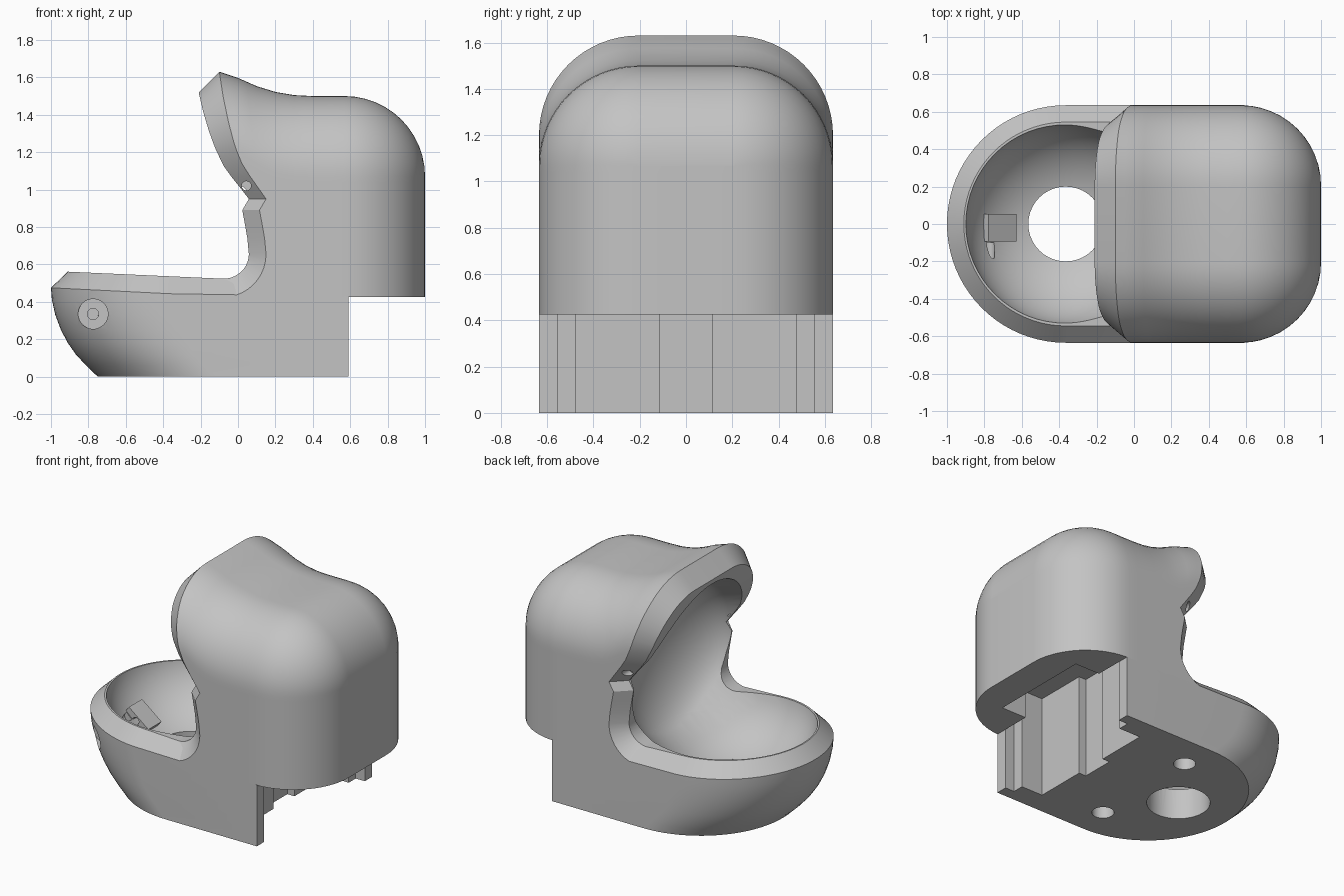
import bpy, bmesh, math
from mathutils import Matrix, Vector

cube = bpy.data.objects.get("Cube")
if cube:
    bpy.data.objects.remove(cube, do_unlink=True)

grey = bpy.data.materials.new("plain_grey")
grey.use_nodes = True
grey.diffuse_color = (0.55, 0.55, 0.55, 1)
grey.node_tree.nodes["Principled BSDF"].inputs["Base Color"].default_value = (0.55, 0.55, 0.55, 1)

HALF, R = 0.635, 0.43      # half width and corner radius of the shell
BASE = 0.425               # underside of the rear overhang
BEND = 0.23                # radius of the mouth corner


def make(name, bm):
    bmesh.ops.recalc_face_normals(bm, faces=bm.faces)
    mesh = bpy.data.meshes.new(name)
    bm.to_mesh(mesh)
    bm.free()
    ob = bpy.data.objects.new(name, mesh)
    bpy.context.collection.objects.link(ob)
    mesh.materials.append(grey)
    return ob


def loft(name, rings, strips=False):
    """Skin closed rings; strips caps the ends with quads across the mirror plane."""
    bm = bmesh.new()
    rows = [[bm.verts.new(p) for p in ring] for ring in rings]
    n = len(rows[0])
    for a, b in zip(rows, rows[1:]):
        for j in range(n):
            k = (j + 1) % n
            bm.faces.new((a[j], a[k], b[k], b[j]))
    for row in (rows[0], rows[-1]):
        if strips:
            for j in range(n // 2 - 1):
                bm.faces.new((row[j], row[j + 1], row[n - 2 - j], row[n - 1 - j]))
        else:
            bm.faces.new(row)
    return make(name, bm)


def cylinder(name, a, b, radius):
    a, b = Vector(a), Vector(b)
    turn = (b - a).to_track_quat('Z', 'Y').to_matrix().to_4x4()
    bm = bmesh.new()
    bmesh.ops.create_cone(bm, cap_ends=True, segments=40, radius1=radius, radius2=radius,
                          depth=(b - a).length, matrix=Matrix.Translation((a + b) / 2) @ turn)
    return make(name, bm)


def cut(ob, cutters):
    for c in cutters:
        mod = ob.modifiers.new("cut", 'BOOLEAN')
        mod.operation, mod.solver, mod.object = 'DIFFERENCE', 'EXACT', c
        bpy.context.view_layer.objects.active = ob
        bpy.ops.object.modifier_apply(modifier=mod.name)


def interp(table, v):
    for (a, fa), (b, fb) in zip(table, table[1:]):
        if v <= b:
            return fa + (fb - fa) * max(0, (v - a) / (b - a))
    return table[-1][1]


# Upper shell: arched sections lofted from the mouth lip to the rounded back
LIP = [(BASE + BEND * (1 - math.cos(a)), -0.08 + BEND * math.sin(a))
       for a in [math.pi / 20 * i for i in range(11)]]
LIP += [(0.74, 0.142), (0.82, 0.128), (0.89, 0.115), (0.95, 0.15), (1.12, 0.03), (1.18, 0.003),
        (1.25, -0.022), (1.37, -0.053), (1.5, -0.08), (1.63, -0.1)]
RIDGE = [(-0.1, 1.63), (0, 1.597), (0.1, 1.553), (0.2, 1.522), (0.3, 1.505), (0.4, 1.5)]
LEVELS = [z for z, x in LIP[:15]]


def arch(half, top, r):
    pts = [(half, z) for z in LEVELS]
    pts += [(half, 0.95 + (top - r - 0.95) * f) for f in (0.25, 0.5, 0.75)]
    for i in range(17):
        a = math.pi / 2 * i / 16
        pts.append((half - r + r * math.cos(a), top - r + r * math.sin(a)))
    return pts + [(-y, z) for y, z in reversed(pts)]


def lip_edge(x, y, z):
    """Inner edge of the bevelled lip, turning upward around the mouth corner."""
    c = min(1, max(0, (BASE + BEND - z) / BEND))
    return (x - 0.092 * math.sqrt(1 - c * c) - 0.035 * max(0, z - 1), y, z + 0.098 * c)


front = arch(HALF, 1.63, R)
front_x = [interp(LIP, z) for y, z in front]
rings = [[lip_edge(x, y, z) for x, (y, z) in zip(front_x, arch(HALF - 0.09, 1.52, R - 0.09))]]
for i in range(7):
    t = i / 6
    rings.append([(x * (1 - t) + 0.2 * t, y, z) for x, (y, z) in
                  zip(front_x, arch(HALF, interp(RIDGE, -0.1 + 0.3 * t), R))])
for x in (0.25, 0.3, 0.35, 0.4, 0.5):
    rings.append([(x, y, z) for y, z in arch(HALF, interp(RIDGE, x), R)])
for i in range(13):
    a = math.pi / 2 * i / 12
    t = R * (1 - math.cos(a))
    rings.append([(1 - R + R * math.sin(a), y, z)
                  for y, z in arch(HALF - t, 1.5 - t, max(R - t, 0.004))])
shell = loft("upper_shell", rings, strips=True)


# Lower jaw: round-ended outline stacked upward, leaning forward, with a bevelled rim
def outline(z, shift=0, inset=0, slope=0):
    r = HALF - inset
    pts = [(0.59, r)]
    for i in range(41):
        a = math.pi / 2 + math.pi * i / 40
        pts.append((-0.365 + shift + r * math.cos(a), r * math.sin(a)))
    pts.append((0.59, -r))
    return [(x, y, max(z - slope * (x + 1), BASE + 0.003) if slope else z) for x, y in pts]


rings = [outline(z, s) for z, s in ((0, 0.25), (0.06, 0.187), (0.12, 0.132), (0.18, 0.09),
                                    (0.25, 0.053), (0.33, 0.023), (0.41, 0.005))]
rings += [outline(0.475, slope=0.05), outline(0.565, inset=0.09, slope=0.045)]
jaw = loft("lower_jaw", rings)

# Mouth cavity: hull around a shallow bowl, a round roof and a flatter back
bm = bmesh.new()
for x, z, scale in ((-0.365, 0.62, (0.54, 0.54, 0.44)), (-0.365, 0.97, (0.54, 0.54, 0.54)),
                    (0, 0.88, (0.3, 0.54, 0.54))):
    bmesh.ops.create_uvsphere(bm, u_segments=64, v_segments=32, radius=1,
                              matrix=Matrix.Translation((x, 0, z)) @ Matrix.Diagonal((*scale, 1)))
bmesh.ops.delete(bm, geom=list(bm.edges), context='EDGES_FACES')
hull = bmesh.ops.convex_hull(bm, input=list(bm.verts))
spare = {v for key in ("geom_interior", "geom_unused") for v in hull[key]
         if isinstance(v, bmesh.types.BMVert)}
bmesh.ops.delete(bm, geom=list(spare), context='VERTS')
cavity = make("mouth_cavity_cutter", bm)


# Stepped rear channel, continued as a pocket up into the overhang
def channel(name, mouth, bottom, top):
    steps = mouth + [(0.52, 0.555), (0.52, 0.478), (0.355, 0.478), (0.355, 0.115), (0.3, 0.115)]
    steps += [(x, -y) for x, y in reversed(steps)]
    return loft(name, [[(x, y, z) for x, y in steps] for z in (bottom, top)])


slot = channel("slot_cutter", [(0.8, 0.555)], -0.1, BASE)
pocket = channel("pocket_cutter", [(0.78, 0.36), (0.59, 0.36), (0.59, 0.555)], BASE - 0.02, 0.7)

# Drain hole, screw holes and pivot holes
drain = cylinder("drain_cutter", (-0.365, 0, -0.1), (-0.365, 0, 0.4), 0.2)
screws = [cylinder("screw_cutter", (-0.08, s * 0.4, -0.1), (-0.08, s * 0.4, 0.22), 0.07)
          for s in (-1, 1)]
recess = cylinder("recess_cutter", (-0.775, -0.8, 0.335), (-0.775, -0.37, 0.335), 0.08)
pin = cylinder("pin_cutter", (-0.775, -0.5, 0.335), (-0.775, -0.1, 0.335), 0.03)
pivots = [cylinder("pivot_cutter", (0.045, s * 0.8, 1.02), (0.045, s * 0.52, 1.02), 0.025)
          for s in (-1, 1)]

cut(shell, [cavity, pocket, *pivots])
cut(jaw, [cavity, slot, pocket, drain, *screws, recess, pin])

# Small slanted lug on the floor of the mouth
bm = bmesh.new()
bmesh.ops.create_cube(bm, size=1, matrix=Matrix.Translation((-0.73, -0.02, 0.305))
                      @ Matrix.Rotation(math.radians(38), 4, 'Y')
                      @ Matrix.Diagonal((0.19, 0.145, 0.09, 1)))
lug = make("mouth_lug", bm)
lug_hole = cylinder("lug_hole_cutter", (-0.725, -0.3, 0.315), (-0.725, 0.3, 0.315), 0.025)
cut(lug, [lug_hole])

for c in [cavity, slot, pocket, drain, *screws, recess, pin, *pivots, lug_hole]:
    bpy.data.objects.remove(c, do_unlink=True)

for ob in (shell, jaw, lug):
    bpy.ops.object.select_all(action='DESELECT')
    ob.select_set(True)
    bpy.context.view_layer.objects.active = ob
    bpy.ops.object.shade_smooth_by_angle(angle=math.radians(28))
